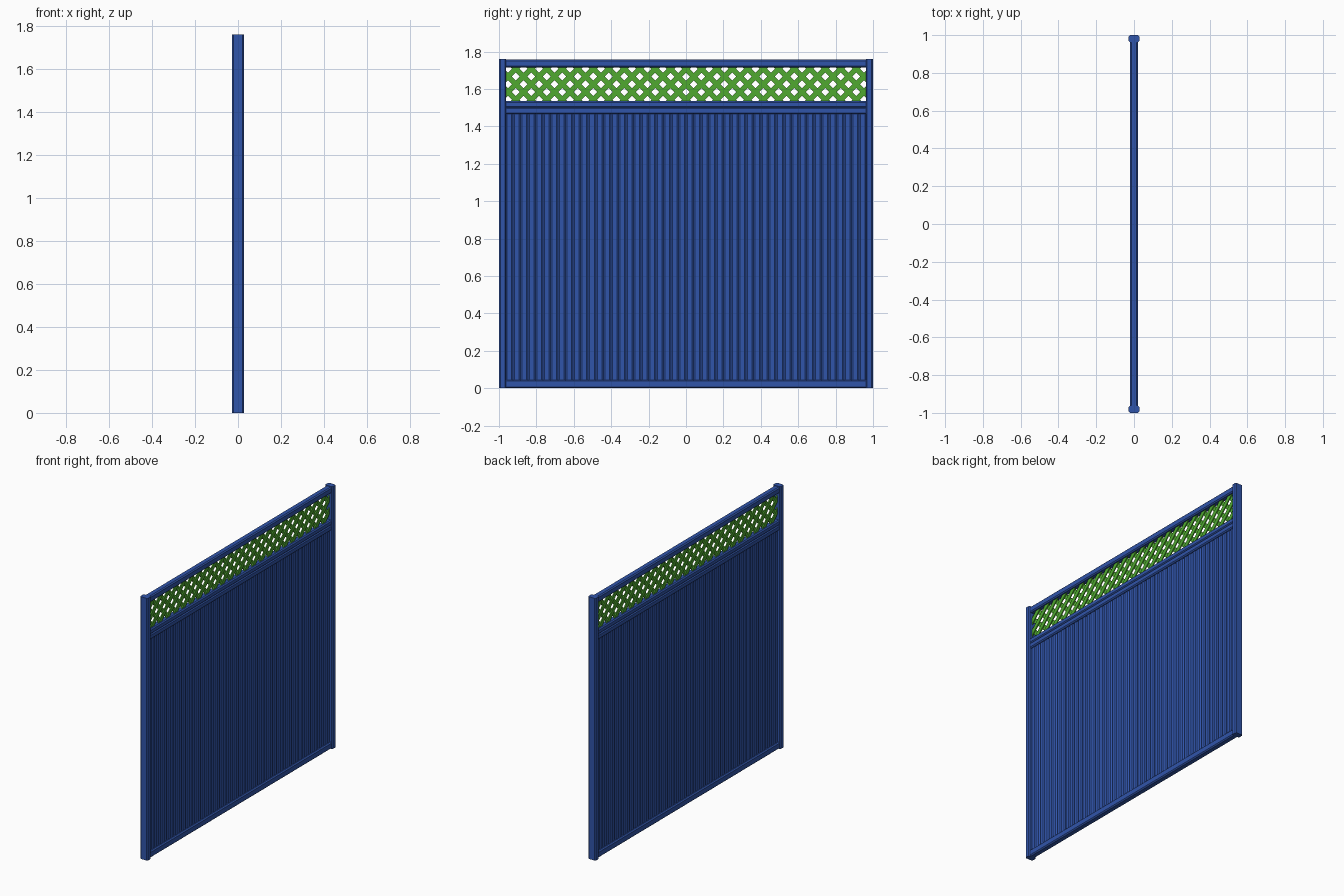
import bpy, bmesh, math
from mathutils import Matrix, Vector

if "Cube" in bpy.data.objects:
    bpy.data.objects.remove(bpy.data.objects["Cube"])

def material(name, color):
    m = bpy.data.materials.new(name)
    m.diffuse_color = color
    m.use_nodes = True
    m.node_tree.nodes["Principled BSDF"].inputs["Base Color"].default_value = m.diffuse_color
    return m

BLUE = material("blue_paint", (0.03, 0.09, 0.40, 1))
GREEN = material("green_paint", (0.08, 0.40, 0.03, 1))

def finish(bm, name, mat):
    bmesh.ops.recalc_face_normals(bm, faces=bm.faces)
    me = bpy.data.meshes.new(name)
    bm.to_mesh(me)
    bm.free()
    me.materials.append(mat)
    ob = bpy.data.objects.new(name, me)
    bpy.context.collection.objects.link(ob)
    return ob

def extrude(name, pts, direction, mat):
    """Closed 3D outline swept along a direction."""
    bm = bmesh.new()
    f = bm.faces.new([bm.verts.new(p) for p in pts])
    g = bmesh.ops.extrude_face_region(bm, geom=[f])
    bmesh.ops.translate(bm, vec=direction,
                        verts=[v for v in g["geom"] if isinstance(v, bmesh.types.BMVert)])
    return finish(bm, name, mat)

def chamfered(a0, a1, b0, b1, c):
    return [(a0 + c, b0), (a1 - c, b0), (a1, b0 + c), (a1, b1 - c),
            (a1 - c, b1), (a0 + c, b1), (a0, b1 - c), (a0, b0 + c)]

H, HALF, INNER = 1.76, 1.0, 0.965

# End posts
for s, name in ((-1, "left_post"), (1, "right_post")):
    y0, y1 = sorted((s * HALF, s * (INNER - 0.003)))
    extrude(name, [(x, y, 0) for x, y in chamfered(-0.028, 0.028, y0, y1, 0.007)],
            (0, 0, H), BLUE)

# Horizontal rails
for name, z0, z1, w in (("bottom_rail", 0.0, 0.045, 0.021), ("middle_rail", 1.465, 1.502, 0.021),
                        ("lattice_sill", 1.5, 1.535, 0.021), ("top_rail", 1.715, 1.757, 0.021)):
    extrude(name, [(x, -INNER, z) for x, z in chamfered(-w, w, z0, z1, 0.007)],
            (0, 2 * INNER, 0), BLUE)

# Ribbed boards: grooved on both faces
boards, ribs = 12, 4
pitch = 2 * INNER / (boards * ribs)
face = []
for i in range(boards * ribs):
    y = -INNER + i * pitch
    face += [(0.004, y), (0.010, y + pitch * 0.2), (0.010, y + pitch * 0.8)]
face.append((0.004, INNER))
outline = [(x, y, 0.03) for x, y in face] + [(-x, y, 0.03) for x, y in reversed(face)]
extrude("ribbed_boards", outline, (0, 0, 1.45), BLUE)

# Diagonal lattice: two crossing layers of slats trimmed to the opening
PITCH, SLAT, THICK = 0.0827, 0.0285, 0.007
Z0, Z1 = 1.53, 1.72
for s, name in ((1, "lattice_rising_slats"), (-1, "lattice_falling_slats")):
    bm = bmesh.new()
    for i in range(-14, 15):
        mat = (Matrix.Translation((s * THICK / 2, i * PITCH, (Z0 + Z1) / 2))
               @ Matrix.Rotation(s * math.pi / 4, 4, 'X')
               @ Matrix.Diagonal((THICK, 0.34, SLAT, 1)))
        bmesh.ops.create_cube(bm, size=1, matrix=mat)
    for co, no in (((0, 0, Z0), (0, 0, -1)), ((0, 0, Z1), (0, 0, 1)),
                   ((0, -INNER, 0), (0, -1, 0)), ((0, INNER, 0), (0, 1, 0))):
        bmesh.ops.bisect_plane(bm, geom=bm.verts[:] + bm.edges[:] + bm.faces[:],
                               plane_co=co, plane_no=no, clear_outer=True)
        bmesh.ops.holes_fill(bm, edges=[e for e in bm.edges if e.is_boundary], sides=8)
    finish(bm, name, GREEN)
